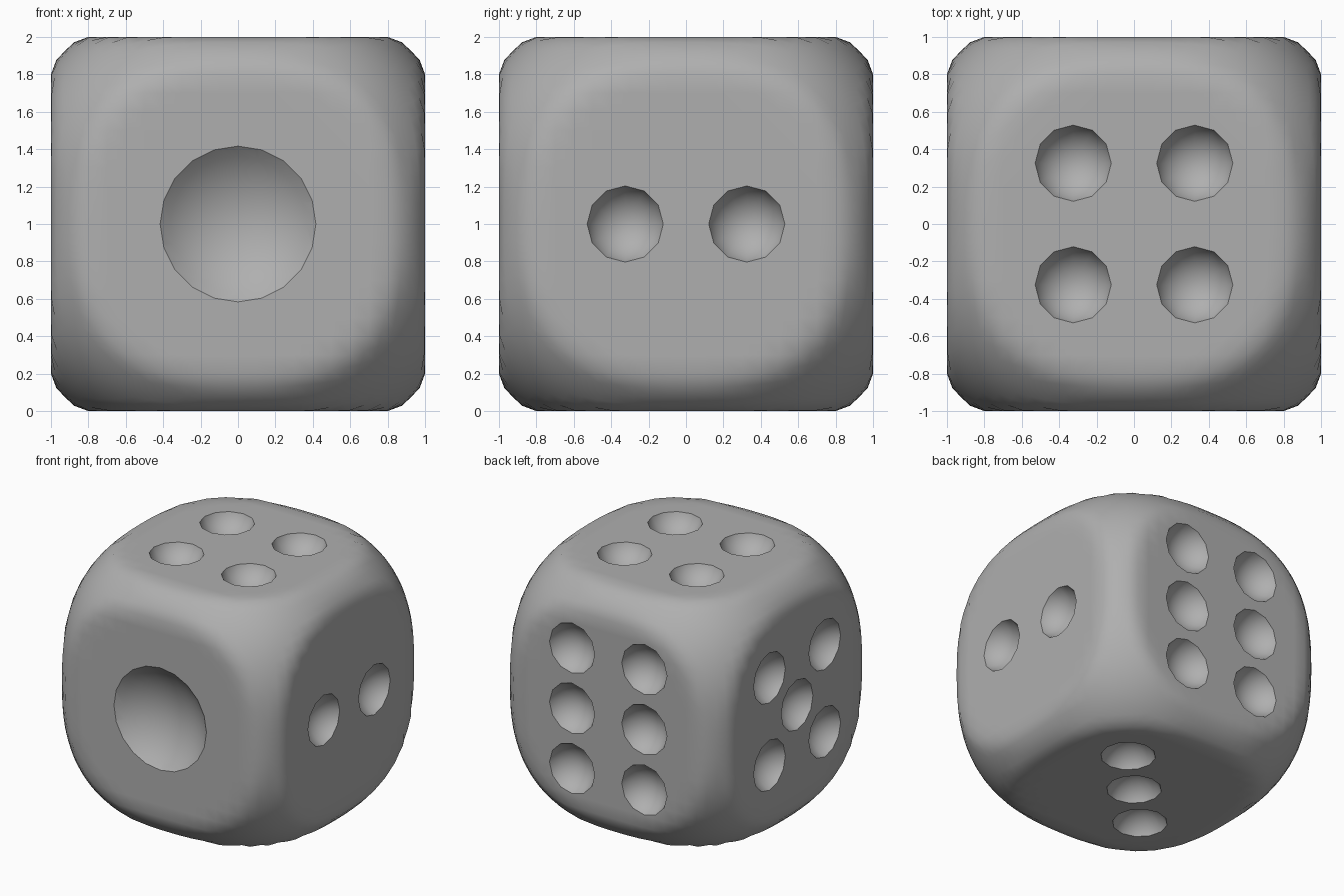
import bpy, bmesh
from mathutils import Vector, Matrix

if "Cube" in bpy.data.objects:
    bpy.data.objects.remove(bpy.data.objects["Cube"])

P = 2.65                       # roundness exponent of the body
C = 1 + 0.84 ** P              # rounding starts 0.84 from the face centre

# Body: a cube grid whose edges and corners are pulled in to a rounded solid
bm = bmesh.new()
bmesh.ops.create_cube(bm, size=2)
bmesh.ops.subdivide_edges(bm, edges=bm.edges[:], cuts=19, use_grid_fill=True)
for v in bm.verts:
    s = sum(abs(k) ** P for k in v.co)
    v.co *= min(1.0, (C / s) ** (1 / P))
    v.co.z += 1
mesh = bpy.data.meshes.new("die_body")
bm.to_mesh(mesh)
bm.free()
body = bpy.data.objects.new("die_body", mesh)
bpy.context.collection.objects.link(body)

# Darker grey for the whole die
grey = bpy.data.materials.new("dark_grey")
grey.diffuse_color = (0.43, 0.43, 0.43, 1)
grey.use_nodes = True
grey.node_tree.nodes["Principled BSDF"].inputs["Base Color"].default_value = grey.diffuse_color
body.data.materials.append(grey)

# Pip layouts per face: normal, in-plane axes, offsets
a, b, c = 0.325, 0.355, 0.49
X, Y, Z = Vector((1, 0, 0)), Vector((0, 1, 0)), Vector((0, 0, 1))
faces = [
    (-Y, X, Z, [(0, 0)]),
    (X, Y, Z, [(-a, 0), (a, 0)]),
    (-Z, X, Y, [(-0.35, -0.35), (0, 0), (0.35, 0.35)]),
    (Z, X, Y, [(i, j) for i in (-a, a) for j in (-a, a)]),
    (-X, Y, Z, [(i, j) for i in (-b, b) for j in (-b, b)] + [(0, 0)]),
    (Y, X, Z, [(i, j) for i in (-a, a) for j in (-c, 0, c)]),
]

# Pip cutters: spheres sunk into each face to a given rim radius and depth
bm = bmesh.new()
for n, u, w, spots in faces:
    rim, depth, sides = (0.417, 0.17, 20) if len(spots) == 1 else (0.204, 0.14, 12)
    R = (rim ** 2 + depth ** 2) / (2 * depth)
    for i, j in spots:
        pos = Z + n * (1 + R - depth) + u * i + w * j
        rot = Matrix((u, n.cross(u), n)).transposed().to_4x4()
        bmesh.ops.create_uvsphere(bm, u_segments=sides, v_segments=24, radius=R,
                                  matrix=Matrix.Translation(pos) @ rot)
bmesh.ops.recalc_face_normals(bm, faces=bm.faces[:])
mesh = bpy.data.meshes.new("pip_cutters")
bm.to_mesh(mesh)
bm.free()
mesh.materials.append(grey)
cutter = bpy.data.objects.new("pip_cutters", mesh)
bpy.context.collection.objects.link(cutter)
cutter.hide_render = True

# Cut the pips, then smooth everything but the pip rims
mod = body.modifiers.new("pips", 'BOOLEAN')
mod.operation = 'DIFFERENCE'
mod.solver = 'EXACT'
mod.object = cutter
bpy.context.view_layer.objects.active = body
body.select_set(True)
bpy.ops.object.modifier_apply(modifier=mod.name)
bpy.data.objects.remove(cutter)
bpy.ops.object.shade_smooth_by_angle(angle=0.7)
